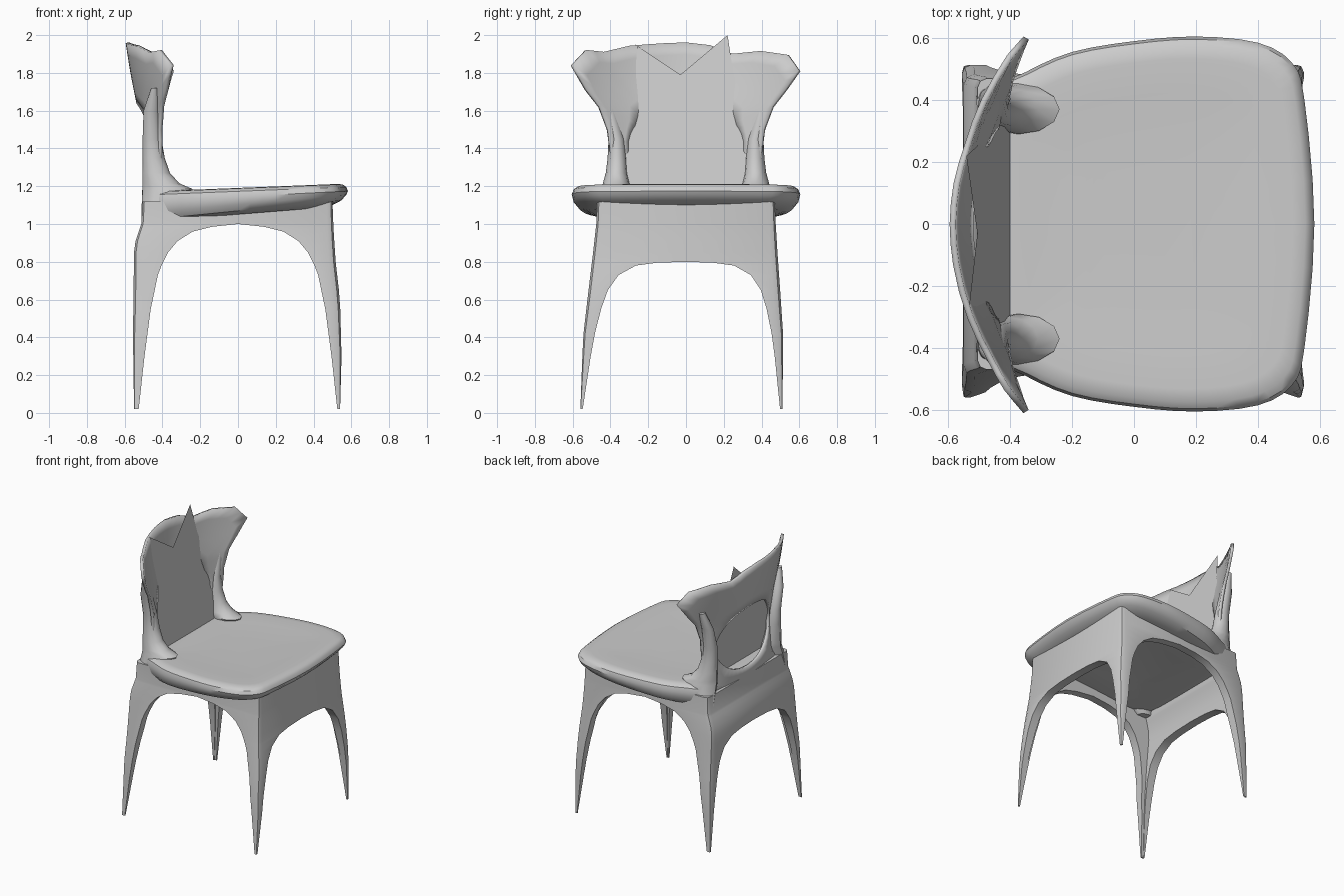
import bpy, bmesh, math
from mathutils import Vector

if "Cube" in bpy.data.objects:
    bpy.data.objects.remove(bpy.data.objects["Cube"])


def finish(name, bm, angle=35):
    bmesh.ops.recalc_face_normals(bm, faces=bm.faces)
    me = bpy.data.meshes.new(name)
    bm.to_mesh(me)
    bm.free()
    ob = bpy.data.objects.new(name, me)
    bpy.context.collection.objects.link(ob)
    bpy.ops.object.select_all(action='DESELECT')
    ob.select_set(True)
    bpy.context.view_layer.objects.active = ob
    bpy.ops.object.shade_smooth_by_angle(angle=math.radians(angle))
    return ob


def loft(name, rings, caps=True, angle=35):
    bm = bmesh.new()
    vr = [[bm.verts.new(p) for p in r] for r in rings]
    n = len(vr[0])
    for a, b in zip(vr, vr[1:]):
        for i in range(n):
            j = (i + 1) % n
            bm.faces.new((a[i], a[j], b[j], b[i]))
    if caps:
        bm.faces.new(vr[0])
        bm.faces.new(vr[-1])
    return finish(name, bm, angle)


def smooth_loop(pts, k):
    # closed Catmull-Rom curve through 2D points
    out, n = [], len(pts)
    for i in range(n):
        p0, p1, p2, p3 = (Vector(pts[(i + d) % n]) for d in (-1, 0, 1, 2))
        for s in range(k):
            t = s / k
            out.append(0.5 * (2 * p1 + (p2 - p0) * t + (2 * p0 - 5 * p1 + 4 * p2 - p3) * t * t
                              + (3 * p1 - p0 - 3 * p2 + p3) * t ** 3))
    return out


def interp(table, z):
    for (z0, v0), (z1, v1) in zip(table, table[1:]):
        if z <= z1:
            return v0 + (v1 - v0) * max(0, (z - z0) / (z1 - z0))
    return table[-1][1]


# Seat: dished slab with a rolled rim, narrower at the back
half = [(.55, .40), (.51, .52), (.40, .585), (.20, .605), (0, .59), (-.2, .555),
        (-.35, .49), (-.46, .42), (-.49, .22)]
outline = smooth_loop([(.582, 0)] + half + [(-.495, 0)] + [(x, -y) for x, y in half[::-1]], 3)
seat_rings = [(.45, 1.085, .04), (.82, 1.075, .08), (.94, 1.10, .10), (.985, 1.13, .09), (1, 1.16, .05),
              (.985, 1.185, .04), (.95, 1.2, .04), (.88, 1.203, .04), (.7, 1.197, .04), (.35, 1.192, .04)]
loft("seat", [[(x * s, y * s, z + k * (x * s - .3)) for x, y in outline] for s, z, k in seat_rings])

# Legs with aprons: four L-shaped quarters that taper to pointed feet
side_in = [(0, .528), (.3, .495), (.55, .462), (.75, .42), (.85, .37), (.91, .32), (.96, .24), (.985, .14), (1, 0)]
end_in = [(0, .525), (.3, .487), (.5, .455), (.65, .405), (.73, .35), (.78, .26), (.795, .15), (.8, 0)]
out_x = [(0, .54), (.3, .548), (.6, .54), (.8, .517), (.95, .507), (1.1, .5)]
back_x = [(0, .55), (.4, .556), (.88, .55), (.92, .54), (1.0, .512), (1.1, .505)]
out_y = [(0, .535), (.4, .53), (.6, .512), (.85, .488), (1, .475), (1.1, .47)]
thick = [(0, .006), (.3, .04), (.6, .065), (.9, .06), (1.1, .05)]
levels = (0.02, .15, .3, .42, .55, .65, .73, .78, .795, .8, .85, .91, .96, .985, 1.0, 1.12)
for sx, xname in ((1, "front"), (-1, "back")):
    for sy, yname in ((1, "left"), (-1, "right")):
        rings = []
        for z in levels:
            ox = interp(out_x if sx > 0 else back_x, z)
            shift = -.025 * sy * max(0, 1 - z)
            oy = interp(out_y, z)
            ax, ay, t = interp(side_in, z), interp(end_in, z), interp(thick, z)
            c = t * .6
            prof = [(ax, oy), (ox - c, oy), (ox - c * .3, oy - c * .3), (ox, oy - c),
                    (ox, ay), (ox - t, ay), (ox - t, oy - t), (ax, oy - t)]
            # keep the inner corners within the leg near the foot
            rings.append([(sx * min(x, ox), sy * (min(y, oy) + (shift if y > .01 else 0)), z) for x, y in prof])
        loft(f"{xname}_{yname}_leg", rings)


# Backrest: curved flaring shell with an oval opening
def back_surface(y, z):
    xc = interp([(1, -.495), (1.4, -.5), (1.6, -.52), (1.8, -.56), (1.96, -.585)], z)
    k = interp([(1, .1), (1.2, .4), (1.4, .58), (2, .6)], z)
    return xc + k * y * y


rim = [(.13, 1.945), (.25, 1.9), (.4, 1.915), (.54, 1.895), (.6, 1.81), (.53, 1.71), (.46, 1.62),
       (.415, 1.5), (.40, 1.38), (.415, 1.2), (.46, 1.0), (.3, .98), (.12, .98)]
rim_left = [(-.13, 1.955), (-.3, 1.943), (-.44, 1.91), (-.53, 1.92), (-.605, 1.84)] + \
           [(-y, z) for y, z in rim[5:]]
border = []
loop = [(0, 1.96)] + rim + [(0, .98)] + rim_left[::-1]
for (y0, z0), (y1, z1) in zip(loop, loop[1:] + loop[:1]):
    border += [(y0, z0), ((y0 + y1) / 2, (z0 + z1) / 2)]
shell = []
for f in (0, .2, .4, .6, .8, 1):
    ring = []
    for y, z in border:
        a = math.atan2((z - 1.41) / .23, y / .31)
        py = .31 * math.cos(a) * (1 - f) + y * f
        pz = (1.41 + .23 * math.sin(a)) * (1 - f) + z * f
        ring.append((back_surface(py, pz), py, pz))
    shell.append(ring)
ob = loft("backrest_shell", shell, caps=False)
m = ob.modifiers.new("thickness", 'SOLIDIFY')
m.thickness, m.offset = .02, 0

# Flat panel behind the opening, with the notched and spiked top edge
outline = [(-.3, 1.17), (.3, 1.17), (.33, 1.4), (.3, 1.62), (.25, 1.8), (.22, 2.0),
           (-.03, 1.79), (-.27, 1.95), (-.31, 1.62), (-.33, 1.4)]
bm = bmesh.new()
bm.faces.new([bm.verts.new((-.40 - .17 * (z - 1.17), y, z)) for y, z in outline])
bmesh.ops.triangulate(bm, faces=bm.faces)
finish("backrest_panel", bm)

# Posts: webs sweeping from the seat up into the backrest sides
post = [(1.0, -.51, -.38, .37, .475), (1.1, -.51, -.27, .33, .47), (1.185, -.505, -.24, .29, .45),
        (1.215, -.505, -.31, .30, .44), (1.27, -.505, -.36, .31, .425), (1.35, -.505, -.388, .315, .415),
        (1.45, -.505, -.405, .325, .41), (1.6, -.50, -.415, .37, .44), (1.72, -.46, -.425, .42, .47)]
for sy, side in ((1, "left"), (-1, "right")):
    rings = []
    for z, x0, x1, y0, y1 in post:
        rings.append([((x0 + x1) / 2 + (x1 - x0) / 2 * math.cos(i * math.pi / 6),
                       sy * ((y0 + y1) / 2 + (y1 - y0) / 2 * math.sin(i * math.pi / 6)), z) for i in range(12)])
    loft(f"{side}_back_post", rings)
